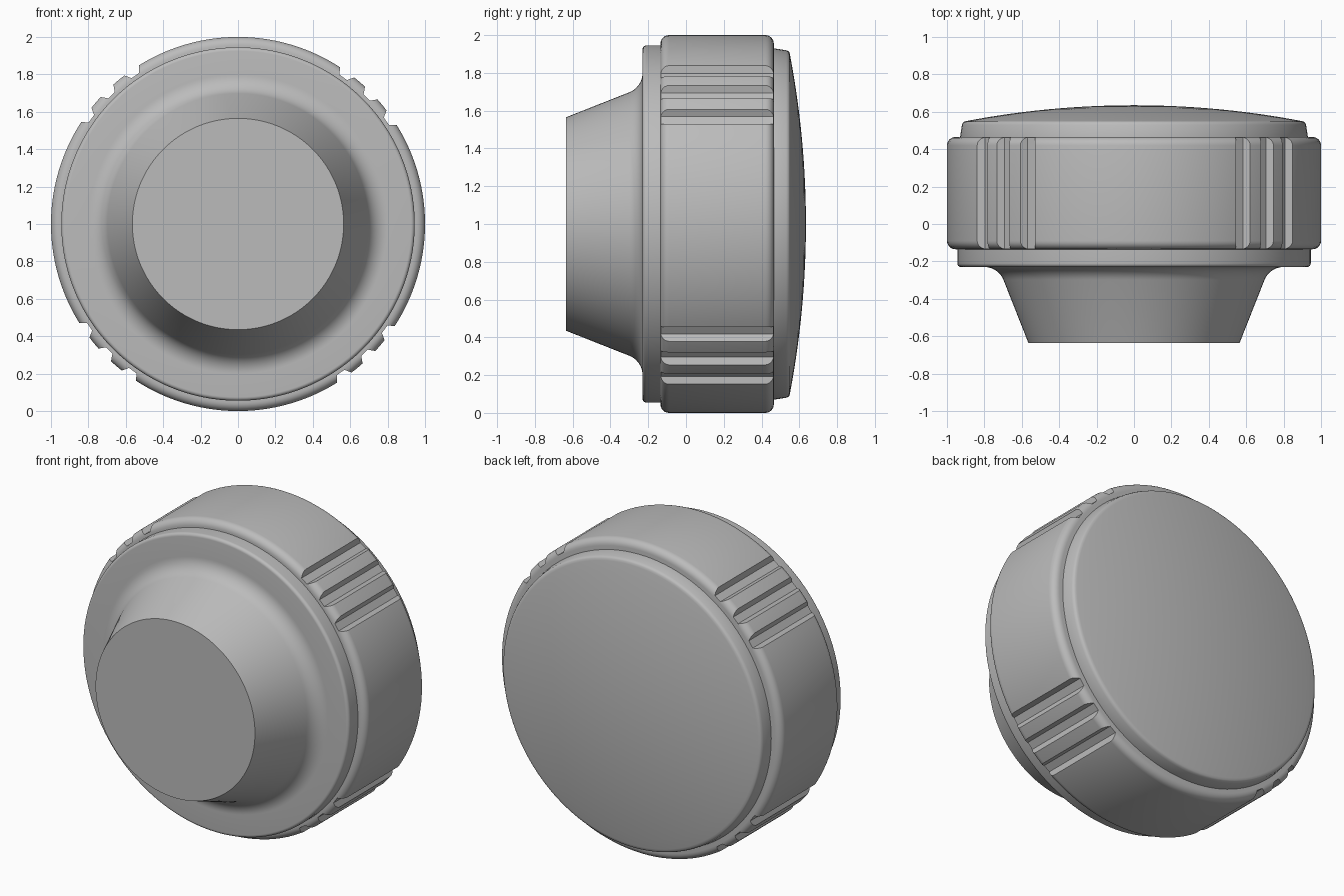
import bpy, bmesh, math
from mathutils import Matrix, Vector

if "Cube" in bpy.data.objects:
    bpy.data.objects.remove(bpy.data.objects["Cube"])

SEGMENTS = 128
CENTRE_Z = 1.0

grey = bpy.data.materials.new("plain grey")
grey.use_nodes = True
colour = (0.5, 0.5, 0.5, 1)
grey.diffuse_color = colour
grey.node_tree.nodes["Principled BSDF"].inputs["Base Color"].default_value = colour


def arc(r, y, radius, start, end, steps=6):
    """Points of a fillet in the (radius, y) half plane, angles in degrees."""
    angles = [math.radians(start + (end - start) * i / steps) for i in range(steps + 1)]
    return [(r + radius * math.cos(a), y + radius * math.sin(a)) for a in angles]


def make_object(name, bm):
    bmesh.ops.recalc_face_normals(bm, faces=bm.faces)
    mesh = bpy.data.meshes.new(name)
    bm.to_mesh(mesh)
    bm.free()
    mesh.materials.append(grey)
    obj = bpy.data.objects.new(name, mesh)
    obj.location.z = CENTRE_Z
    bpy.context.collection.objects.link(obj)
    return obj


def lathe(name, profile):
    """Turn a (radius, y) profile about the y axis and close both ends."""
    bm = bmesh.new()
    rings = []
    for r, y in profile:
        rings.append([bm.verts.new((r * math.cos(a), y, r * math.sin(a)))
                      for a in (math.tau * i / SEGMENTS for i in range(SEGMENTS))])
    for low, high in zip(rings, rings[1:]):
        for i in range(SEGMENTS):
            j = (i + 1) % SEGMENTS
            bm.faces.new((low[i], low[j], high[j], high[i]))
    bm.faces.new(rings[0])
    bm.faces.new(rings[-1])
    return make_object(name, bm)


def smooth(obj):
    bpy.ops.object.select_all(action="DESELECT")
    obj.select_set(True)
    bpy.context.view_layer.objects.active = obj
    bpy.ops.object.shade_smooth_by_angle(angle=math.radians(30))


# Front hub: flat end, cone, concave fillet, then the thin flange
hub = lathe("front_hub",
            [(0.565, -0.635)]
            + arc(0.80, -0.34, 0.11, 158, 90, 10)
            + arc(0.925, -0.21, 0.02, -90, 0)
            + [(0.945, -0.10)])

# Rear cap: short tapered side, rounded rim and a shallow dome
DOME_RADIUS = 4.8
dome_y = 0.635 - DOME_RADIUS
rim = math.degrees(math.acos(0.895 / DOME_RADIUS))
cap = lathe("rear_cap",
            [(0.93, 0.42), (0.93, 0.465), (0.92, 0.53), (0.915, 0.542), (0.908, 0.548)]
            + arc(0, dome_y, DOME_RADIUS, rim, 89.9, 14))

# Grip ring with rounded edges
ring = lathe("grip_ring",
             [(0.88, -0.135)]
             + arc(0.955, -0.09, 0.045, -90, 0)
             + arc(0.955, 0.42, 0.045, 0, 90)
             + [(0.88, 0.465)])

# Three tapered grooves in each quarter of the ring
bm = bmesh.new()
section = [(0.965, -0.024), (0.965, 0.024), (1.02, 0.062), (1.02, -0.062)]
for quarter in range(4):
    for step in (-1, 0, 1):
        turn = Matrix.Rotation(-math.radians(44.5 + 9.8 * step + 90 * quarter), 3, "Y")
        ends = [[bm.verts.new(turn @ Vector((r, y, t))) for r, t in section]
                for y in (-0.3, 0.6)]
        bm.faces.new(ends[0])
        bm.faces.new(ends[1])
        for i in range(4):
            j = (i + 1) % 4
            bm.faces.new((ends[0][i], ends[0][j], ends[1][j], ends[1][i]))
cutter = make_object("groove_cutter", bm)
cutter.hide_render = True

cut = ring.modifiers.new("grooves", "BOOLEAN")
cut.operation = "DIFFERENCE"
cut.solver = "EXACT"
cut.object = cutter
bpy.context.view_layer.objects.active = ring
bpy.ops.object.modifier_apply(modifier=cut.name)
bpy.data.objects.remove(cutter)

for part in (hub, cap, ring):
    smooth(part)
